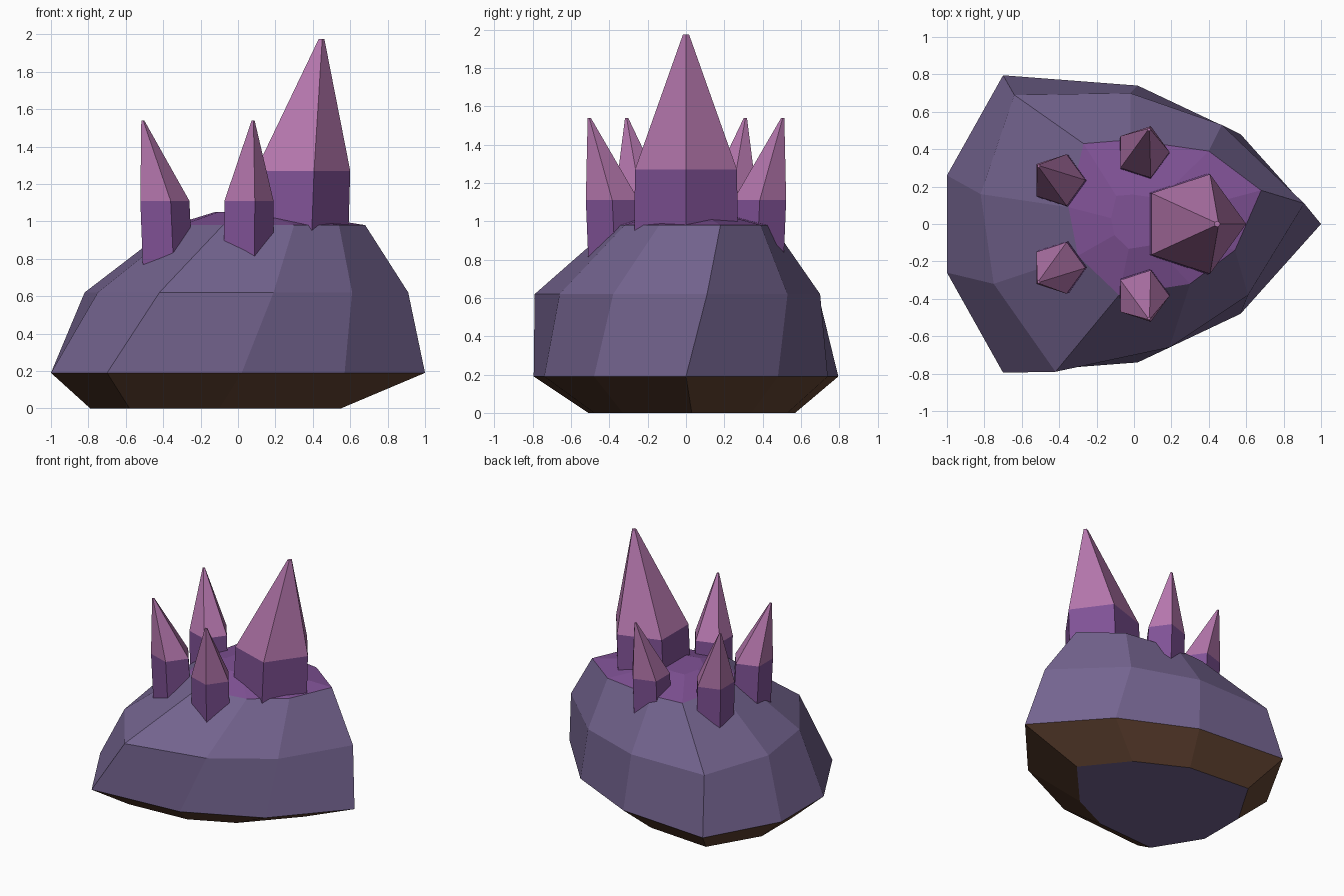
import bpy, bmesh
from math import cos, sin, tau
from mathutils import Vector

cube = bpy.data.objects.get("Cube")
if cube:
    bpy.data.objects.remove(cube, do_unlink=True)


def make_material(name, rgb):
    material = bpy.data.materials.new(name)
    material.use_nodes = True
    color = (*rgb, 1.0)
    material.diffuse_color = color
    material.node_tree.nodes["Principled BSDF"].inputs["Base Color"].default_value = color
    return material


slate = make_material("slate violet", (0.174, 0.127, 0.275))
purple = make_material("deep purple", (0.216, 0.084, 0.305))
pink = make_material("dusty pink", (0.456, 0.181, 0.413))
brown = make_material("earth brown", (0.127, 0.058, 0.032))


def loft(name, rings, materials, band_slots, bottom_slot, top_slot):
    """Skin a stack of equal-sided rings and cap both ends."""
    bm = bmesh.new()
    loops = [[bm.verts.new(point) for point in ring] for ring in rings]
    count = len(loops[0])
    for lower, upper, slot in zip(loops, loops[1:], band_slots):
        for i in range(count):
            j = (i + 1) % count
            face = bm.faces.new((lower[i], lower[j], upper[j], upper[i]))
            face.material_index = slot
    bm.faces.new(loops[0][::-1]).material_index = bottom_slot
    bm.faces.new(loops[-1]).material_index = top_slot
    bmesh.ops.recalc_face_normals(bm, faces=bm.faces[:])
    mesh = bpy.data.meshes.new(name)
    bm.to_mesh(mesh)
    bm.free()
    for material in materials:
        mesh.materials.append(material)
    obj = bpy.data.objects.new(name, mesh)
    bpy.context.collection.objects.link(obj)
    return obj


def level(outline, z):
    return [Vector((x, y, z)) for x, y in outline]


# Rocky shell: nine-sided rings that twist as they rise
foot = [(.55, .03), (.3, .34), (-.07, .53), (-.57, .57), (-.79, .2),
        (-.79, -.17), (-.58, -.51), (-.1, -.48), (.22, -.33)]
rim_half = [(.57, .48), (.02, .74), (-.7, .795), (-1, .26)]
rim = [(1, 0)] + rim_half + [(x, -y) for x, y in reversed(rim_half)]
shoulder = [(.91, .11), (.47, .53), (-.02, .7), (-.64, .69), (-.82, .16),
            (-.75, -.32), (-.42, -.79), (.19, -.66), (.61, -.38)]
crown = [(.68, .18), (.4, .39), (-.02, .45), (-.27, .43), (-.35, .09),
         (-.3, -.17), (-.08, -.38), (.3, -.32), (.54, -.14)]
summit = [(x * .35, y * .35) for x, y in crown]
loft("rock_shell",
     [level(foot, 0), level(rim, .19), level(shoulder, .62),
      level(crown, .98), level(summit, 1.05)],
     [slate, purple, brown], [2, 0, 0, 1], 0, 1)


def crystal(name, center, radius, base_z, band_z, tip, side=1):
    """Five-sided spike with a purple foot and an off-centre pink point."""
    def pentagon(x, y, r, z):
        return [Vector((x + r * cos(tau * i / 5), side * (y + r * sin(tau * i / 5)), z))
                for i in range(5)]
    x, y = center
    rings = [pentagon(x * .94, y * .94, radius * 1.02, base_z),
             pentagon(x, y, radius, band_z),
             pentagon(tip[0], tip[1], radius * .06, tip[2])]
    loft(name, rings, [purple, pink], [0, 1], 0, 1)


# Crystals: one large spike and two mirrored pairs
crystal("large_crystal", (.32, 0), .28, .8, 1.27, (.445, 0, 1.975))
for label, side in (("back", 1), ("front", -1)):
    crystal(label + "_middle_crystal", (.045, .385), .145, .62, 1.11, (.08, .505, 1.54), side)
    crystal(label + "_tail_crystal", (-.405, .235), .145, .55, 1.11, (-.51, .31, 1.54), side)
